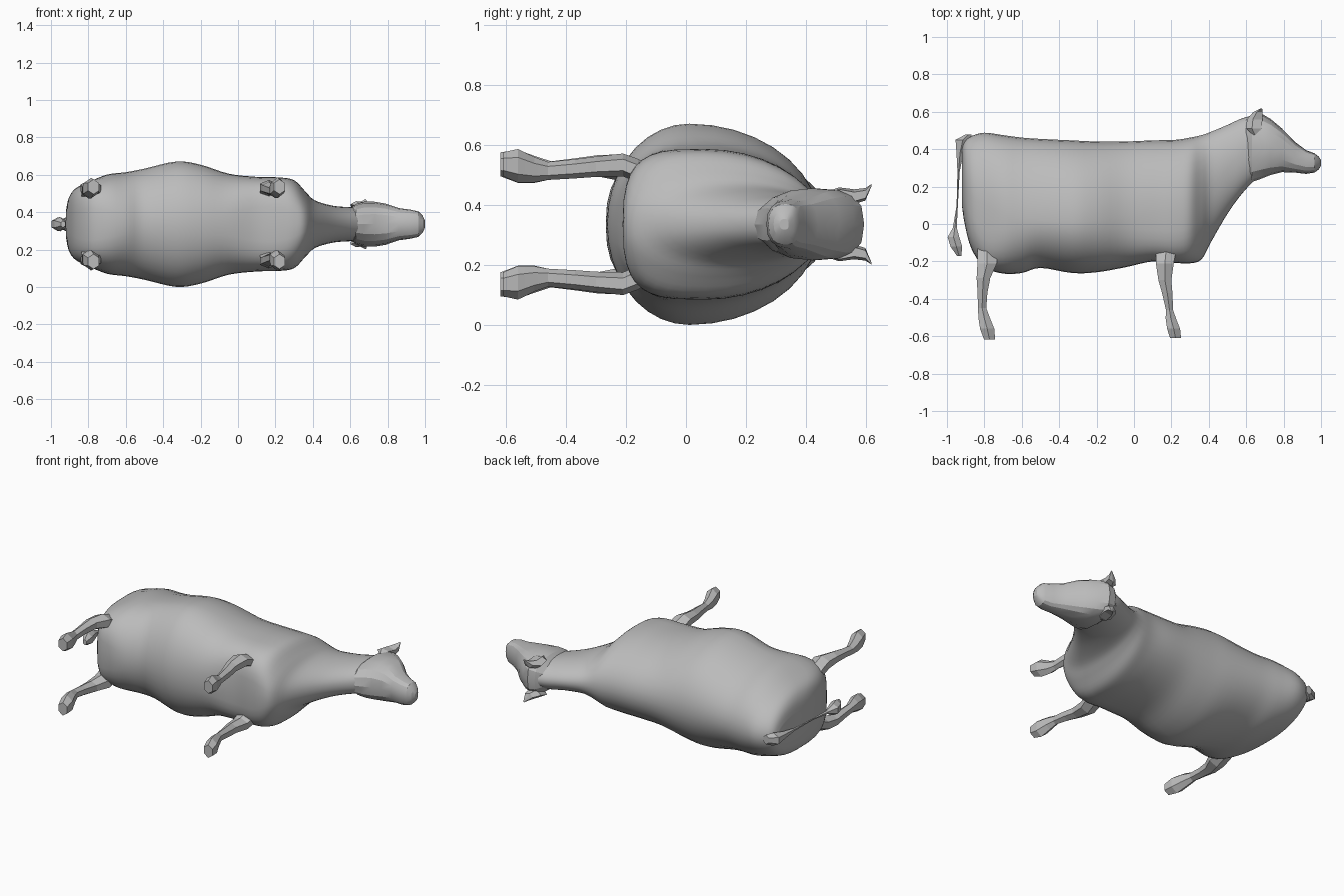
import bpy, bmesh, math

if "Cube" in bpy.data.objects:
    bpy.data.objects.remove(bpy.data.objects["Cube"])

ZC = 0.336  # height of the animal's mirror plane (it lies on its side)

hide = bpy.data.materials.new("grey_hide")
hide.use_nodes = True
hide.diffuse_color = (0.5, 0.5, 0.5, 1)
hide.node_tree.nodes["Principled BSDF"].inputs["Base Color"].default_value = (0.5, 0.5, 0.5, 1)


def skin(name, rings, sharp_angle):
    """Bridge a list of equal point rings into a closed mesh."""
    bm = bmesh.new()
    loops = [[bm.verts.new(p) for p in ring] for ring in rings]
    n = len(loops[0])
    for a, b in zip(loops, loops[1:]):
        for i in range(n):
            j = (i + 1) % n
            bm.faces.new((a[i], a[j], b[j], b[i]))
    bm.faces.new(loops[0])
    bm.faces.new(loops[-1])
    bmesh.ops.recalc_face_normals(bm, faces=bm.faces)
    mesh = bpy.data.meshes.new(name)
    bm.to_mesh(mesh)
    bm.free()
    mesh.materials.append(hide)
    mesh.shade_smooth()
    mesh.set_sharp_from_angle(angle=math.radians(sharp_angle))
    obj = bpy.data.objects.new(name, mesh)
    bpy.context.collection.objects.link(obj)


def refine(rows, steps):
    """Catmull-Rom interpolation between section rows."""
    out = []
    for k in range(len(rows) - 1):
        p0, p1 = rows[max(k - 1, 0)], rows[k]
        p2, p3 = rows[k + 1], rows[min(k + 2, len(rows) - 1)]
        for s in range(steps):
            t = s / steps
            out.append([0.5 * (2 * b + (c - a) * t + (2 * a - 5 * b + 4 * c - d) * t * t
                               + (3 * b - a - 3 * c + d) * t ** 3)
                        for a, b, c, d in zip(p0, p1, p2, p3)])
    return out + [list(rows[-1])]


def section(x, low, high, half, wide, n_low, n_top=2.0, count=36):
    """Egg-shaped cross-section, widest at y = wide; n sets how boxy each half is."""
    ring = []
    for i in range(count):
        a = 2 * math.pi * i / count
        c, s = math.cos(a), math.sin(a)
        e = 2 / (n_top if s > 0 else n_low)
        dy = (high - wide if s > 0 else wide - low) * abs(s) ** e
        ring.append((x, wide + math.copysign(dy, s),
                     ZC + math.copysign(half * abs(c) ** e, c)))
    return ring


def limb(name, rows, side=1, sides=6):
    """Faceted limb running along y; rows are x, y, side offset, x radius, z radius."""
    rings = [[(x + rx * math.cos(2 * math.pi * (i + 0.5) / sides), y,
               ZC + side * (off + rz * math.sin(2 * math.pi * (i + 0.5) / sides)))
              for i in range(sides)] for x, y, off, rx, rz in rows]
    skin(name, rings, 5)


# Trunk and neck: x, belly y, back y, half width, y of greatest width, belly boxiness
trunk = [
    (-0.92, 0.10, 0.41, 0.07, 0.25, 2.5), (-0.905, 0.00, 0.445, 0.14, 0.20, 2.8),
    (-0.87, -0.13, 0.47, 0.19, 0.15, 3.4), (-0.80, -0.23, 0.488, 0.225, 0.10, 3.6),
    (-0.70, -0.265, 0.475, 0.265, 0.06, 2.7), (-0.60, -0.262, 0.462, 0.278, 0.03, 2.1),
    (-0.50, -0.235, 0.455, 0.297, 0.02, 1.95), (-0.33, -0.262, 0.447, 0.335, 0.01, 2.0),
    (-0.20, -0.258, 0.441, 0.318, 0.02, 2.1), (-0.05, -0.232, 0.441, 0.27, 0.04, 2.4),
    (0.10, -0.20, 0.447, 0.253, 0.06, 3.4), (0.22, -0.208, 0.45, 0.25, 0.06, 3.4),
    (0.30, -0.21, 0.462, 0.235, 0.06, 2.8), (0.36, -0.19, 0.475, 0.175, 0.09, 2.3),
    (0.41, -0.10, 0.492, 0.128, 0.18, 2.2), (0.50, 0.055, 0.53, 0.10, 0.30, 2.2),
    (0.58, 0.165, 0.566, 0.092, 0.38, 2.2), (0.66, 0.25, 0.585, 0.09, 0.42, 2.2),
]
skin("body_and_neck", [section(*r) for r in refine(trunk, 4)], 40)

# Head and muzzle, with a broad flat forehead
head = [
    (0.585, 0.24, 0.55, 0.07, 0.41, 2.2), (0.63, 0.225, 0.588, 0.108, 0.42, 2.2),
    (0.675, 0.24, 0.594, 0.12, 0.43, 2.3), (0.73, 0.262, 0.562, 0.12, 0.42, 2.4),
    (0.79, 0.277, 0.512, 0.11, 0.40, 2.4), (0.86, 0.275, 0.44, 0.086, 0.355, 2.4),
    (0.92, 0.268, 0.395, 0.078, 0.335, 2.4), (0.965, 0.275, 0.378, 0.068, 0.33, 2.4),
    (0.988, 0.292, 0.36, 0.045, 0.328, 2.3), (1.0, 0.312, 0.342, 0.018, 0.328, 2.2),
]
skin("head", [section(*r, n_top=2.8, count=16) for r in head], 22)

# Legs with hooves, and ears, on both sides
front_leg = [
    (0.18, -0.08, 0.13, 0.05, 0.035), (0.17, -0.16, 0.178, 0.06, 0.04),
    (0.165, -0.21, 0.198, 0.055, 0.038), (0.165, -0.30, 0.192, 0.04, 0.034),
    (0.178, -0.37, 0.185, 0.032, 0.032), (0.19, -0.46, 0.178, 0.022, 0.030),
    (0.197, -0.505, 0.182, 0.032, 0.042), (0.212, -0.56, 0.195, 0.04, 0.056),
    (0.222, -0.61, 0.20, 0.034, 0.04),
]
hind_leg = [
    (-0.79, -0.08, 0.12, 0.05, 0.035), (-0.785, -0.15, 0.165, 0.06, 0.045),
    (-0.785, -0.21, 0.188, 0.06, 0.045), (-0.805, -0.29, 0.195, 0.042, 0.036),
    (-0.81, -0.37, 0.188, 0.03, 0.032), (-0.812, -0.45, 0.18, 0.026, 0.030),
    (-0.80, -0.505, 0.183, 0.036, 0.045), (-0.785, -0.56, 0.193, 0.044, 0.055),
    (-0.772, -0.618, 0.20, 0.034, 0.04),
]
ear = [
    (0.65, 0.475, 0.10, 0.012, 0.012), (0.645, 0.51, 0.106, 0.045, 0.018),
    (0.65, 0.56, 0.092, 0.046, 0.026), (0.665, 0.598, 0.10, 0.028, 0.022),
    (0.682, 0.618, 0.13, 0.004, 0.004),
]
for side, label in ((1, "upper"), (-1, "lower")):
    limb(f"front_leg_{label}", front_leg, side)
    limb(f"hind_leg_{label}", hind_leg, side)
    limb(f"ear_{label}", ear, side, 5)

# Tail: root, thin cord and tuft
limb("tail", [
    (-0.885, 0.478, 0, 0.02, 0.03), (-0.915, 0.45, 0, 0.045, 0.04),
    (-0.93, 0.38, 0, 0.022, 0.025), (-0.938, 0.28, 0, 0.007, 0.010),
    (-0.945, 0.10, 0, 0.004, 0.005), (-0.958, -0.02, 0, 0.012, 0.012),
    (-0.965, -0.07, 0, 0.036, 0.036), (-0.95, -0.12, 0, 0.036, 0.038),
    (-0.935, -0.17, 0, 0.014, 0.018),
])
